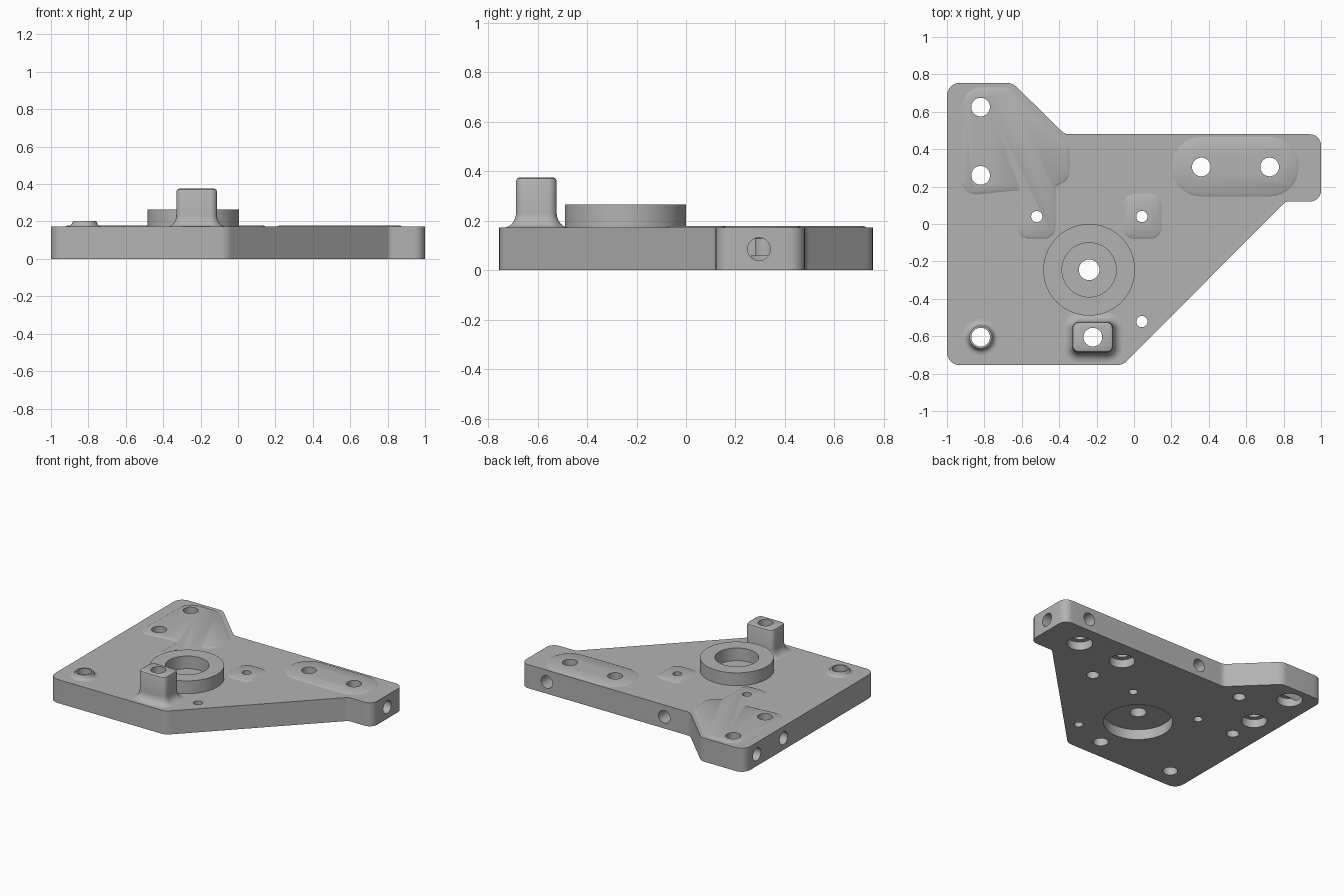
import bpy, bmesh, math
from mathutils import Vector

old = bpy.data.objects.get("Cube")
if old:
    bpy.data.objects.remove(old, do_unlink=True)

GREY = (0.45, 0.45, 0.45, 1)
metal = bpy.data.materials.new("plain grey metal")
metal.use_nodes = True
metal.diffuse_color = GREY
metal.node_tree.nodes["Principled BSDF"].inputs["Base Color"].default_value = GREY
TOP = 0.172


def rounded(corners, steps=8):
    """Outline from (x, y, radius) corners, counter-clockwise."""
    out = []
    for i, (x, y, r) in enumerate(corners):
        p = Vector((x, y))
        a = (Vector(corners[i - 1][:2]) - p).normalized()
        b = (Vector(corners[(i + 1) % len(corners)][:2]) - p).normalized()
        half = a.angle(b) / 2
        centre = p + (a + b).normalized() * (r / math.sin(half))
        start = p + a * (r / math.tan(half)) - centre
        end = p + b * (r / math.tan(half)) - centre
        sweep = start.angle_signed(end)
        for k in range(steps + 1):
            t = -sweep * k / steps
            c, s = math.cos(t), math.sin(t)
            out.append(centre + Vector((start.x * c - start.y * s,
                                        start.x * s + start.y * c)))
    return out


def box(x0, x1, y0, y1, r):
    return rounded([(x0, y0, r), (x1, y0, r), (x1, y1, r), (x0, y1, r)])


def circle(x, y, r, n=48):
    return [Vector((x + r * math.cos(math.tau * k / n),
                    y + r * math.sin(math.tau * k / n))) for k in range(n)]


def grow(outline, d):
    """Move an outline outward by d."""
    out = []
    for i, p in enumerate(outline):
        t = outline[(i + 1) % len(outline)] - outline[i - 1]
        out.append(p + Vector((t.y, -t.x)).normalized() * d)
    return out


def loft(name, layers):
    """Solid through (outline, z) layers."""
    bm = bmesh.new()
    rings = [[bm.verts.new((p.x, p.y, z)) for p in o] for o, z in layers]
    n = len(rings[0])
    bm.faces.new(rings[0][::-1])
    bm.faces.new(rings[-1])
    for lo, hi in zip(rings, rings[1:]):
        for i in range(n):
            j = (i + 1) % n
            bm.faces.new((lo[i], lo[j], hi[j], hi[i]))
    bmesh.ops.recalc_face_normals(bm, faces=bm.faces)
    mesh = bpy.data.meshes.new(name)
    bm.to_mesh(mesh)
    bm.free()
    mesh.materials.append(metal)
    ob = bpy.data.objects.new(name, mesh)
    bpy.context.collection.objects.link(ob)
    return ob


def drill(x, y, r, z0=-0.1, z1=0.6):
    return loft("drill", [(circle(x, y, r), z0), (circle(x, y, r), z1)])


def side_drill(x, y, axis, depth=0.2):
    """Blind hole drilled into a side wall, centred on the wall point."""
    ob = drill(0, 0, 0.046, -depth, 0.1)
    ob.rotation_euler = Vector(axis).to_track_quat("Z", "Y").to_euler()
    ob.location = (x, y, 0.085)
    return ob


def flare(outline, rise, reach, steps=6):
    """Concave fillet layers from the plate up to the outline."""
    layers = [(grow(outline, reach), TOP - 0.01)]
    for k in range(steps + 1):
        a = math.pi / 2 * k / steps
        layers.append((grow(outline, reach * (1 - math.sin(a))),
                       TOP + rise * (1 - math.cos(a))))
    return layers


# Base plate
plate = loft("base_plate", [(o, z) for z in (0, TOP) for o in [rounded([
    (-1, -0.755, 0.07), (-0.06, -0.755, 0.08), (0.81, 0.12, 0.04),
    (1, 0.12, 0.06), (1, 0.48, 0.06), (-0.37, 0.48, 0.06),
    (-0.65, 0.755, 0.08), (-1, 0.755, 0.07)])]])


# Thin raised pads
def pad(name, outline):
    return loft(name, [(outline, TOP - 0.01), (outline, TOP),
                       (grow(outline, -0.014), TOP + 0.007)])


elbow_pad = pad("elbow_pad", rounded([
    (-0.925, 0.15, 0.08), (-0.62, 0.18, 0.006), (-0.62, -0.08, 0.06),
    (-0.42, -0.08, 0.06), (-0.42, 0.2, 0.015), (-0.345, 0.235, 0.07),
    (-0.345, 0.41, 0.07), (-0.66, 0.73, 0.09), (-0.915, 0.73, 0.1)]))
oblong_pad = pad("oblong_pad", box(0.205, 0.88, 0.147, 0.465, 0.155))
small_pad = pad("small_pad", box(-0.06, 0.148, -0.08, 0.16, 0.06))

# Bearing ring
CX, CY = -0.24, -0.245
ring = loft("bearing_ring", [(circle(CX, CY, 0.245, 96), z) for z in (TOP - 0.01, 0.265)])

# Rectangular post with flared foot and softened top
foot = box(-0.33, -0.112, -0.687, -0.523, 0.035)
post = loft("square_post", flare(foot, 0.06, 0.05) + [
    (foot, 0.36), (grow(foot, -0.004), 0.37), (grow(foot, -0.014), 0.375)])

# Low round boss
boss = loft("corner_boss", flare(circle(-0.82, -0.605, 0.068), 0.02, 0.03) + [
    (circle(-0.82, -0.605, 0.06), 0.202)])

# Through holes
large = [(-0.82, 0.625), (-0.82, 0.26), (0.36, 0.305), (0.725, 0.305)]
drills = [drill(x, y, 0.05) for x, y in large + [(-0.82, -0.605), (-0.22, -0.605)]]
drills += [drill(x, y, 0.03) for x, y in [(-0.52, 0.04), (0.042, 0.04), (0.042, -0.522)]]
drills.append(drill(CX, CY, 0.055))

# Underside recesses and blind holes, then the wall holes
blind = [drill(x, y, 0.085, z1=0.06) for x, y in large]
blind += [drill(x, y, 0.042, z1=0.1) for x, y in [(0.39, 0.04), (-0.54, 0.44), (-0.82, 0.04)]]
blind.append(drill(CX, CY, 0.23, z1=0.075))
blind.append(side_drill(1, 0.295, (1, 0, 0)))
blind += [side_drill(x, 0.48, (0, 1, 0)) for x in (0.79, -0.16)]
blind += [side_drill(-1, y, (-1, 0, 0)) for y in (0.61, 0.3)]
bore = drill(CX, CY, 0.145, z0=TOP + 0.001)


def finish(ob, cutters):
    for c in cutters:
        mod = ob.modifiers.new("hole", "BOOLEAN")
        mod.operation = "DIFFERENCE"
        mod.solver = "EXACT"
        mod.object = c
    bpy.ops.object.select_all(action="DESELECT")
    bpy.context.view_layer.objects.active = ob
    ob.select_set(True)
    for mod in list(ob.modifiers):
        bpy.ops.object.modifier_apply(modifier=mod.name)
    bpy.ops.object.shade_smooth_by_angle(angle=math.radians(30))


finish(plate, drills + blind)
for part in (elbow_pad, oblong_pad, small_pad, post, boss):
    finish(part, drills)
finish(ring, drills + [bore])

for c in drills + blind + [bore]:
    bpy.data.objects.remove(c, do_unlink=True)
